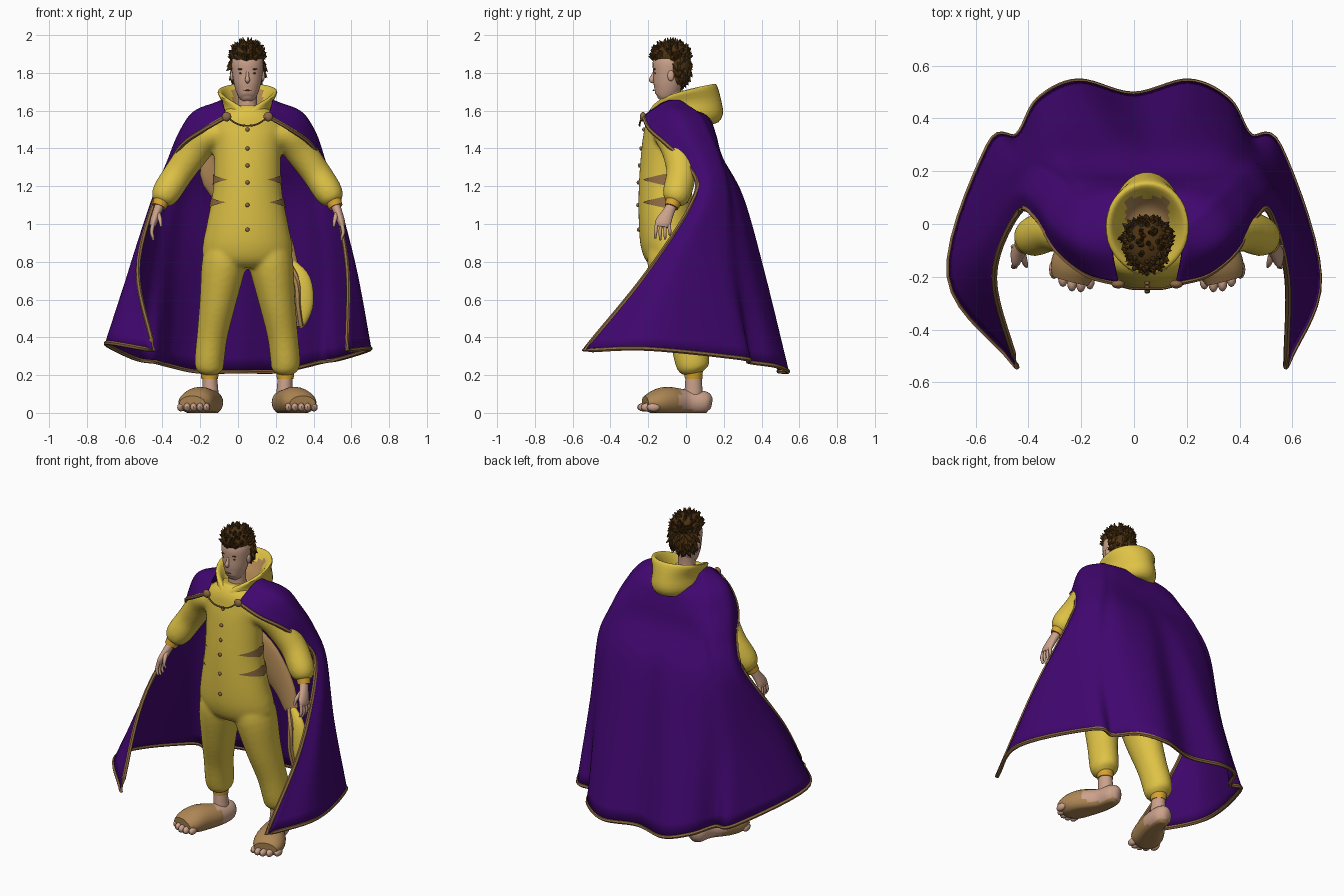
import bpy, bmesh, math, random
from mathutils import Vector

if "Cube" in bpy.data.objects:
    bpy.data.objects.remove(bpy.data.objects["Cube"])
random.seed(4)
CX = 0.05  # body centre line


def material(name, *rgb):
    m = bpy.data.materials.new(name)
    m.use_nodes = True
    m.diffuse_color = (*rgb, 1)
    node = next(n for n in m.node_tree.nodes if n.type == 'BSDF_PRINCIPLED')
    node.inputs["Base Color"].default_value = (*rgb, 1)
    node.inputs["Roughness"].default_value = 0.8
    return m


YELLOW = material("yellow fleece", 0.73, 0.54, 0.06)
PURPLE = material("purple cloth", 0.052, 0.002, 0.16)
TRIM = material("brown trim", 0.27, 0.145, 0.055)
HAIR = material("dark brown hair", 0.075, 0.033, 0.006)
SKIN = material("skin", 0.6, 0.36, 0.26)
TAN = material("tan fleece", 0.42, 0.24, 0.09)
CUFF = material("orange cuff", 0.68, 0.36, 0.03)


def finish(name, bm, mats, rule=None, angle=50):
    bmesh.ops.recalc_face_normals(bm, faces=bm.faces)
    if rule:
        for f in bm.faces:
            f.material_index = rule(f.calc_center_median())
    mesh = bpy.data.meshes.new(name)
    bm.to_mesh(mesh)
    bm.free()
    for m in mats:
        mesh.materials.append(m)
    ob = bpy.data.objects.new(name, mesh)
    bpy.context.scene.collection.objects.link(ob)
    bpy.ops.object.select_all(action='DESELECT')
    ob.select_set(True)
    bpy.context.view_layer.objects.active = ob
    bpy.ops.object.shade_smooth_by_angle(angle=math.radians(angle))
    return ob


def spline(pts, n):
    """Catmull-Rom samples through points, n per span."""
    pts = [Vector(p) for p in pts]
    p = [2 * pts[0] - pts[1]] + pts + [2 * pts[-1] - pts[-2]]
    out = []
    for i in range(1, len(p) - 2):
        a, b, c, d = p[i - 1:i + 3]
        for k in range(n):
            t = k / n
            out.append(0.5 * (2 * b + (c - a) * t + (2 * a - 5 * b + 4 * c - d) * t * t
                              + (3 * b - a - 3 * c + d) * t ** 3))
    return out + [pts[-1]]


def skin_rings(bm, rings, closed=True, caps=True):
    rows = [[bm.verts.new(v) for v in r] for r in rings]
    n = len(rows[0])
    for a, b in zip(rows, rows[1:]):
        for i in range(n if closed else n - 1):
            j = (i + 1) % n
            bm.faces.new((a[i], a[j], b[j], b[i]))
    if caps:
        bm.faces.new(rows[0])
        bm.faces.new(rows[-1])


def loft(name, rows, mats, rule=None, n=4, seg=24, ref=(0, 1, 0), floor=None):
    """Oval sections (x, y, z, half width, half depth) swept along a path."""
    s = spline(rows, n)
    rings = []
    for i, r in enumerate(s):
        p = Vector(r[:3])
        t = (Vector(s[min(i + 1, len(s) - 1)][:3]) - Vector(s[max(i - 1, 0)][:3])).normalized()
        side = Vector(ref).cross(t).normalized()
        up = t.cross(side)
        ring = []
        for k in range(seg):
            a = math.tau * k / seg
            v = p + side * max(r[3], 0.001) * math.cos(a) + up * max(r[4], 0.001) * math.sin(a)
            if floor is not None:
                v.z = max(v.z, floor)
            ring.append(v)
        rings.append(ring)
    bm = bmesh.new()
    skin_rings(bm, rings)
    return finish(name, bm, mats, rule)


def blob(name, loc, size, mat, seg=20):
    bm = bmesh.new()
    bmesh.ops.create_uvsphere(bm, u_segments=seg, v_segments=seg // 2, radius=1)
    for v in bm.verts:
        v.co = Vector(loc) + Vector(a * b for a, b in zip(v.co, size))
    return finish(name, bm, [mat])


def cord(name, pts, r, mat, n=4):
    return loft(name, [(*p, r, r) for p in pts], [mat], n=n, seg=6, ref=(0.31, 0.22, 0.93))


# Torso
TORSO = [(CX, -.09, 1.62, .09, .08), (CX, -.1, 1.56, .17, .11), (CX, -.1, 1.5, .195, .12),
         (CX, -.105, 1.4, .178, .13), (CX, -.11, 1.2, .18, .14), (CX, -.1, 1.0, .215, .15),
         (CX, -.085, .9, .235, .155), (CX, -.07, .83, .23, .14), (CX, -.06, .79, .14, .1)]
suit = [loft("suit", TORSO, [YELLOW], n=8, seg=48)]


def on_torso(z, angle, lift):
    """Point on the torso; angle 0 is its left side, a quarter turn is the front."""
    _, y, _, w, d = min(spline(TORSO, 40), key=lambda r: abs(r[2] - z))
    return Vector((CX + (w + lift) * math.cos(angle), y - (d + lift) * math.sin(angle), z))


# Buttons down the chest, tapered stripes on the flanks
for z in (1.5, 1.4, 1.31, 1.22, 1.1, .97):
    blob("button", on_torso(z, math.pi / 2, .003), (.011, .009, .011), TRIM, 12)
for z in (1.235, 1.115):
    for flank in (0, math.pi):
        strip = []
        for k in range(-12, 13):
            half = .03 * (1 - abs(k) / 12) + .001
            strip.append([on_torso(z + half * h, flank + math.radians(k * 4.5), .005)
                          for h in (-1, -.5, 0, .5, 1)])
        bm = bmesh.new()
        skin_rings(bm, strip, closed=False, caps=False)
        finish("side_stripe", bm, [TRIM])

# Limbs, made once per side
for s, side in ((1, "left_"), (-1, "right_")):
    def at(rows):
        return [(CX + s * r[0], *r[1:]) for r in rows]

    suit.append(loft(side + "leg", at([
        (.1, -.08, .92, .1, .12), (.123, -.07, .8, .118, .135), (.155, -.04, .6, .098, .115),
        (.185, .0, .42, .082, .095), (.2, .03, .29, .079, .093), (.2, .035, .235, .073, .081),
        (.2, .04, .205, .045, .045)]), [YELLOW]))
    suit.append(loft(side + "sleeve", at([
        (.13, -.095, 1.48, .075, .085), (.21, -.078, 1.465, .083, .088), (.28, -.045, 1.385, .083, .082),
        (.36, -.025, 1.275, .078, .079), (.425, -.045, 1.175, .076, .077), (.45, -.06, 1.13, .061, .063),
        (.46, -.068, 1.11, .037, .037)]), [YELLOW]))
    loft(side + "ankle_cuff", at([(.2, .04, .23, .05, .05), (.2, .04, .18, .044, .046)]), [CUFF])
    loft(side + "ankle", at([(.2, .04, .2, .038, .042), (.195, .04, .08, .044, .05)]), [SKIN])
    loft(side + "slipper", at([(.18, .135, .05, .02, .03), (.185, .1, .055, .055, .06),
                               (.2, 0, .055, .066, .068), (.25, -.1, .06, .088, .078),
                               (.278, -.165, .055, .09, .066), (.292, -.215, .05, .07, .04)]),
         [TAN, SKIN], lambda c: int(c.y > -.03 and c.z > .015), ref=(0, 0, 1), floor=0)
    for i in range(-2, 3):
        blob(side + "toe", (CX + s * (.285 + .034 * i), -.22 + .01 * i + .007 * i * i, .03),
             (.019, .036, .023), SKIN, 12)

    loft(side + "wrist_cuff", at([(.452, -.062, 1.13, .044, .044), (.468, -.077, 1.09, .037, .037)]), [CUFF])
    loft(side + "palm", at([(.465, -.075, 1.1, .025, .028), (.48, -.095, 1.06, .023, .032),
                            (.497, -.12, 1.01, .02, .042), (.502, -.125, .985, .014, .038)]), [SKIN])
    for i in range(4):
        y = -.155 + .021 * i
        drop = (.075, .085, .08, .06)[i]
        loft(side + "finger", at([(.5, y, 1.0, .011, .01), (.507, y - .006 + .004 * i, 1.0 - drop * .6, .01, .009),
                                  (.497, y - .008 + .005 * i, 1.0 - drop, .006, .006)]), [SKIN], seg=10)
    loft(side + "thumb", at([(.475, -.105, 1.06, .014, .014), (.463, -.145, 1.025, .011, .012),
                             (.457, -.16, .985, .006, .007)]), [SKIN], seg=10)

# Fuse torso, legs and sleeves into one soft suit
bpy.ops.object.select_all(action='DESELECT')
for ob in suit:
    ob.select_set(True)
bpy.context.view_layer.objects.active = suit[0]
bpy.ops.object.join()
fuse = suit[0].modifiers.new("fuse", 'REMESH')
fuse.mode, fuse.voxel_size, fuse.use_smooth_shade = 'VOXEL', 0.011, True
suit[0].modifiers.new("soften", 'SMOOTH').iterations = 6

# Cape: half columns of (offset, y, z) from front edge to the middle of the back
HALF = [
    [(.11, -.225, 1.57), (.23, -.19, 1.5), (.34, -.1, 1.42), (.41, .02, 1.3), (.475, .045, 1.14),
     (.555, -.2, .75), (.51, -.54, .33)],
    [(.13, -.12, 1.64), (.28, -.07, 1.59), (.36, .0, 1.48), (.415, .09, 1.33), (.485, .12, 1.14),
     (.6, -.06, .75), (.7, -.2, .34)],
    [(.13, -.04, 1.655), (.25, .05, 1.58), (.31, .11, 1.47), (.36, .17, 1.34), (.43, .21, 1.14),
     (.51, .19, .75), (.55, .295, .29)],
    [(.12, .0, 1.62), (.21, .08, 1.575), (.26, .135, 1.47), (.3, .185, 1.345), (.37, .24, 1.14),
     (.42, .28, .75), (.44, .335, .27)],
    [(.09, .03, 1.6), (.16, .1, 1.57), (.2, .15, 1.47), (.23, .19, 1.35), (.29, .28, 1.14),
     (.33, .36, .75), (.36, .47, .25)],
    [(.05, .06, 1.6), (.08, .12, 1.56), (.1, .155, 1.47), (.11, .19, 1.35), (.13, .3, 1.14),
     (.17, .41, .75), (.21, .54, .22)],
    [(0, .06, 1.6), (0, .12, 1.56), (0, .155, 1.47), (0, .19, 1.35), (0, .29, 1.14),
     (0, .38, .75), (0, .49, .22)]]


def column(col, s):
    # the two front corners swing slightly to one side
    return [Vector((CX * min(1, z / 1.5) - .01 * (z < .4) + .065 * (y < -.4) + s * u, y,
                    z + .03 * (u > .65 and s < 0))) for u, y, z in col]


columns = [column(c, -1) for c in HALF] + [column(c, 1) for c in HALF[-2::-1]]
columns = [spline(c, 7) for c in columns]
cape_rows = [spline(r, 7) for r in zip(*columns)]
bm = bmesh.new()
skin_rings(bm, cape_rows, closed=False, caps=False)
cape = finish("cape", bm, [PURPLE])
mod = cape.modifiers.new("thickness", 'SOLIDIFY')
mod.thickness, mod.offset = 0.01, 0
border = [r[0] for r in cape_rows] + cape_rows[-1][1:-1] + [r[-1] for r in reversed(cape_rows)]
cord("cape_trim", border, .012, TRIM, n=1)

# Clasps and the chain between them
for s in (-1, 1):
    blob("cape_clasp", (CX + s * .11, -.228, 1.568), (.025, .016, .025), TRIM)
cord("clasp_chain", [(CX + u, y, z) for u, y, z in
                     ((-.1, -.235, 1.56), (-.055, -.245, 1.53), (0, -.245, 1.52),
                      (.055, -.245, 1.53), (.1, -.235, 1.56))], .005, TRIM)

# Hood folded back around the neck: (half width, front y, back y, front z, back z)
HOOD = [(.1, -.19, .04, 1.52, 1.57), (.125, -.205, .15, 1.54, 1.53), (.14, -.205, .195, 1.56, 1.58),
        (.135, -.2, .185, 1.58, 1.66), (.158, -.185, .165, 1.595, 1.73), (.14, -.165, .145, 1.595, 1.74),
        (.115, -.15, .11, 1.58, 1.7), (.085, -.14, .06, 1.56, 1.64), (.04, -.12, -.02, 1.55, 1.62)]
rings = []
for w, yf, yb, zf, zb in spline(HOOD, 3):
    ring = []
    for k in range(40):
        a = math.tau * k / 40
        t = (1 - math.cos(a)) / 2
        ring.append((CX + w * math.sin(a), yf + (yb - yf) * t, zf + (zb - zf) * t ** .4))
    rings.append(ring)
bm = bmesh.new()
skin_rings(bm, rings)
finish("hood", bm, [YELLOW, TAN], lambda c: int(abs(c.x - CX) < .08 and -.03 < c.y < .1 and c.z > 1.61))

# Tail hanging behind the body
loft("tail_base", [(-.15, .1, 1.37, .02, .015), (-.13, .12, 1.25, .07, .03), (.05, .15, 1.1, .11, .03),
                   (.2, .16, .92, .08, .03), (.27, .15, .78, .05, .025)], [TAN])
loft("tail_tip", [(.28, .14, .79, .03, .02), (.325, .12, .7, .06, .03), (.34, .11, .58, .06, .03),
                  (.335, .11, .49, .035, .025), (.335, .11, .45, .008, .01)], [YELLOW])
cord("tail_trim", [(.27, .13, .79), (.31, .085, .7), (.315, .075, .57), (.33, .09, .46)], .017, TAN)

# Neck, head and face
loft("neck", [(CX, -.07, 1.55, .06, .06), (CX, -.08, 1.65, .05, .052), (CX, -.075, 1.76, .052, .055)], [SKIN])
loft("head", [(CX, -.13, 1.652, .022, .022), (CX, -.118, 1.672, .045, .05), (CX, -.1, 1.72, .066, .073),
              (CX, -.09, 1.79, .08, .084), (CX, -.085, 1.86, .084, .09), (CX, -.08, 1.93, .06, .06)], [SKIN])
loft("nose", [(CX, -.162, 1.812, .007, .01), (CX, -.175, 1.78, .009, .012),
              (CX, -.182, 1.762, .013, .014), (CX, -.17, 1.75, .008, .007)], [SKIN], seg=12)
blob("mouth", (CX, -.172, 1.708), (.022, .005, .003), TRIM)
for s in (-1, 1):
    blob("ear", (CX + s * .082, -.08, 1.785), (.01, .018, .028), SKIN)
    blob("eye", (CX + s * .033, -.162, 1.798), (.013, .005, .004), HAIR)
    blob("eyebrow", (CX + s * .034, -.165, 1.82), (.019, .006, .004), HAIR)

# Hair: two rounded masses covered in swept, pointed tufts
bm = bmesh.new()
for centre, size, top in (((CX, -.08, 1.895), (.086, .1, .072), True), ((CX, -.043, 1.83), (.09, .07, .1), False)):
    centre = Vector(centre)
    for v in bmesh.ops.create_uvsphere(bm, u_segments=20, v_segments=12, radius=1)["verts"]:
        v.co = centre + Vector(a * b for a, b in zip(v.co, size))
    for _ in range(140 if top else 110):
        d = Vector(random.gauss(0, 1) for _ in range(3)).normalized()
        if top:
            d.z = abs(d.z) - .25
        else:
            d.y = abs(d.y) - .15
        root = centre + Vector(a * b * .9 for a, b in zip(d, size))
        sweep = Vector((random.uniform(-.5, .5), random.uniform(-.5, .5), .6 if top else -1.2))
        rot = (d + sweep).normalized().to_track_quat('Z', 'Y')
        long = .035 + .03 * max(d.z, 0) if top else .05
        for v in bmesh.ops.create_cone(bm, segments=6, radius1=.022, radius2=.001, depth=long)["verts"]:
            v.co = root + rot @ (v.co + Vector((0, 0, long * .35)))
finish("hair", bm, [HAIR], angle=25)
